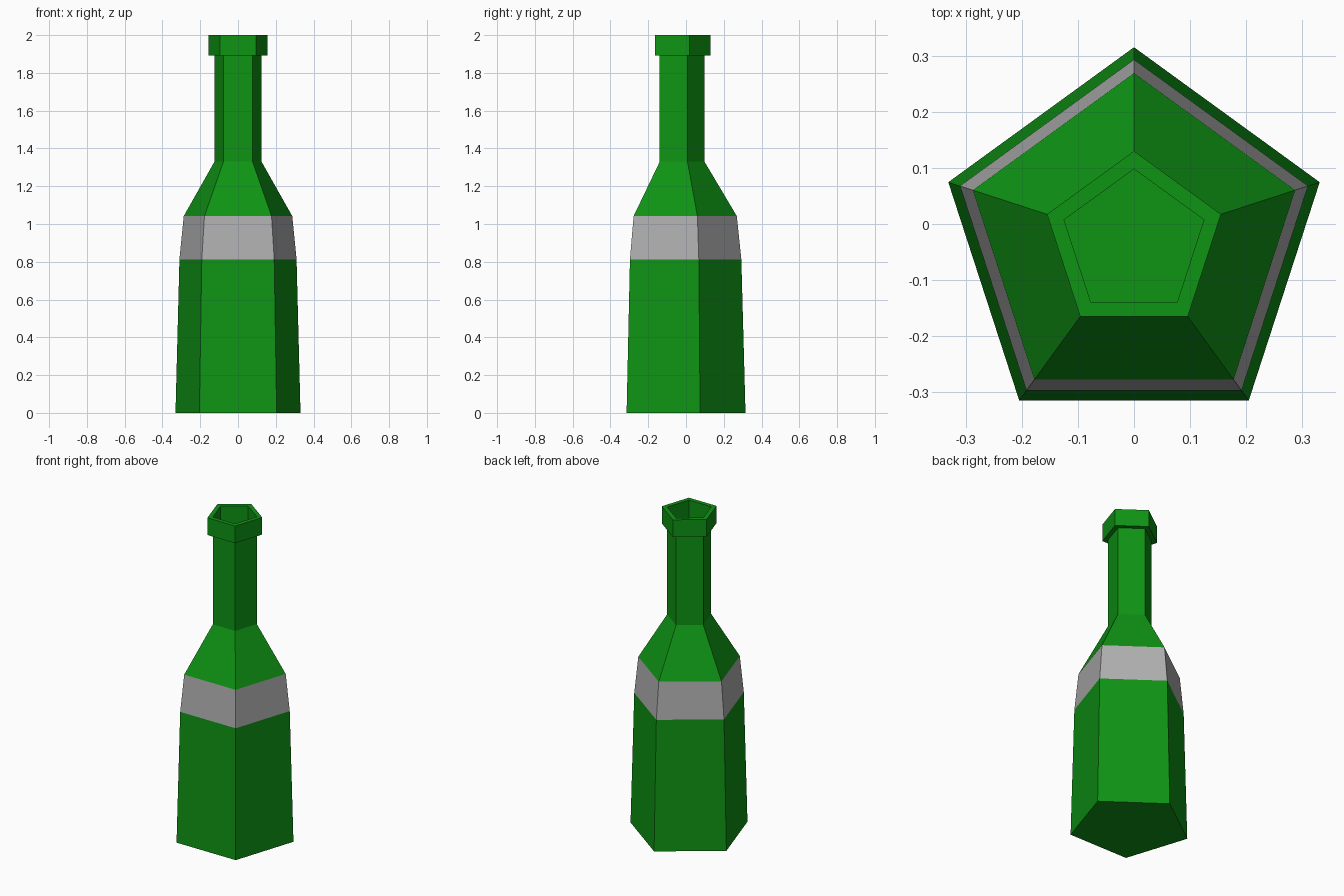
import bpy, bmesh, math

if "Cube" in bpy.data.objects:
    bpy.data.objects.remove(bpy.data.objects["Cube"])

SIDES = 5
CENTRE_Y = -0.033   # pentagon centre, so the bounds are centred on y = 0


def material(name, colour):
    mat = bpy.data.materials.new(name)
    mat.diffuse_color = (*colour, 1)
    mat.use_nodes = True
    mat.node_tree.nodes["Principled BSDF"].inputs["Base Color"].default_value = mat.diffuse_color
    return mat


green = material("green_glass", (0.0045, 0.295, 0.007))
grey = material("grey_paper", (0.43, 0.43, 0.43))


def lathe(name, profile, mat, floor=False):
    """Sweep a (radius, z) profile round a pentagon pointing to +y."""
    bm = bmesh.new()
    rings = []
    for r, z in profile:
        angles = [math.pi / 2 + i * math.tau / SIDES for i in range(SIDES)]
        rings.append([bm.verts.new((r * math.cos(a), CENTRE_Y + r * math.sin(a), z))
                      for a in angles])
    for low, high in zip(rings, rings[1:]):
        for i in range(SIDES):
            j = (i + 1) % SIDES
            bm.faces.new((low[i], low[j], high[j], high[i]))
    if floor:
        bm.faces.new(rings[0][::-1])
    mesh = bpy.data.meshes.new(name)
    bm.to_mesh(mesh)
    bm.free()
    mesh.materials.append(mat)
    obj = bpy.data.objects.new(name, mesh)
    bpy.context.collection.objects.link(obj)
    return obj


# Tapered body with closed base
lathe("bottle_body", [(0.348, 0), (0.326, 0.813)], green, floor=True)
# Grey band
lathe("label_band", [(0.326, 0.813), (0.302, 1.042)], grey)
# Shoulder, straight neck and open flared lip
lathe("neck_and_lip", [(0.302, 1.042), (0.131, 1.33), (0.131, 1.893),
                       (0.163, 1.893), (0.163, 2.0), (0.131, 2.0),
                       (0.131, 1.893)], green)
